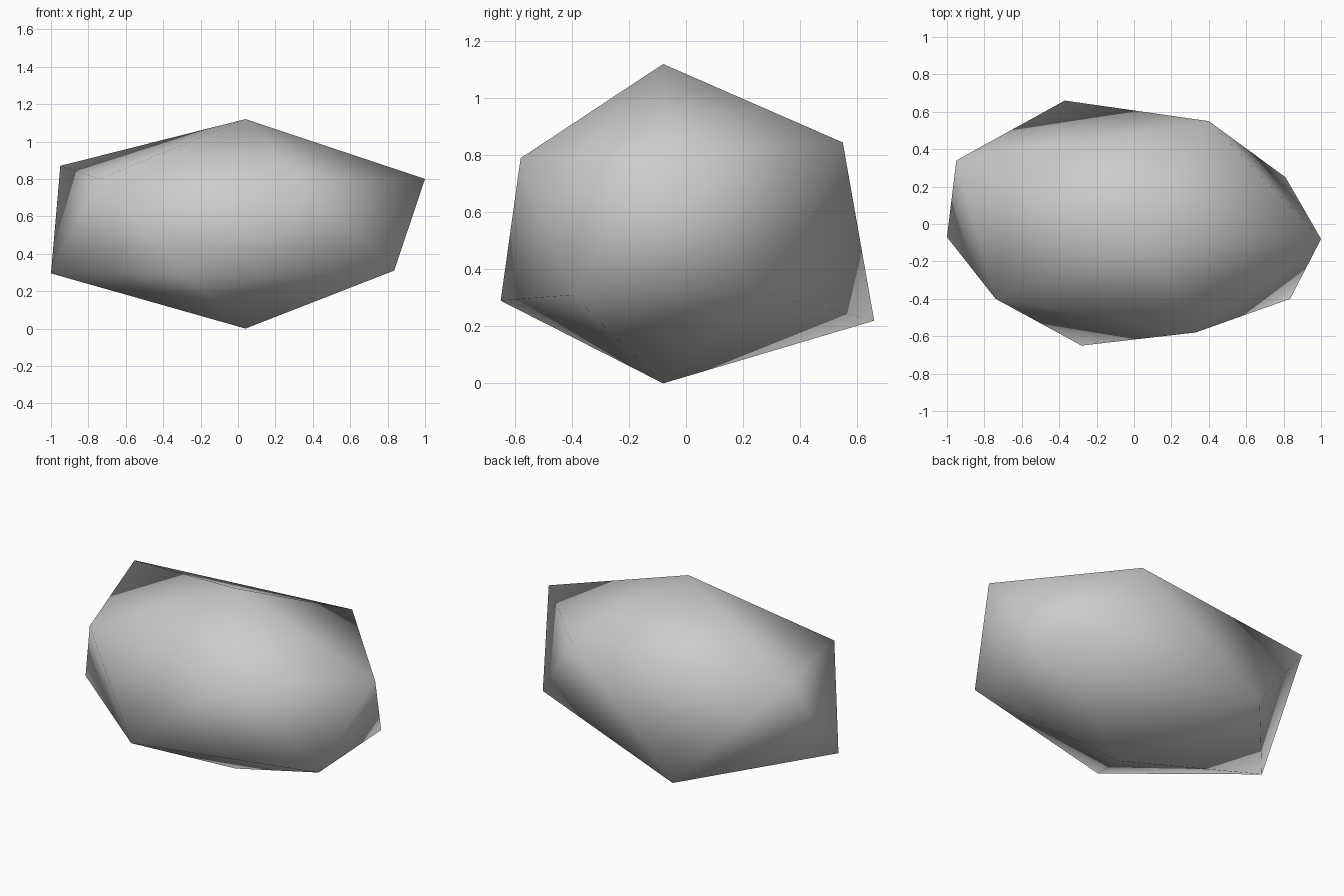
import bpy
import bmesh

cube = bpy.data.objects.get("Cube")
if cube:
    bpy.data.objects.remove(cube, do_unlink=True)

# Stone colour
stone = bpy.data.materials.new("stone grey")
stone.use_nodes = True
grey = (0.6, 0.6, 0.6, 1.0)
stone.diffuse_color = grey
stone.node_tree.nodes["Principled BSDF"].inputs["Base Color"].default_value = grey

# Two uneven five-sided rings, counterclockwise from the front
LOWER = [(-0.28, -0.65, 0.29), (0.835, -0.4, 0.31), (0.81, 0.25, 0.32),
         (-0.37, 0.66, 0.22), (-1.0, -0.07, 0.295)]
UPPER = [(0.33, -0.58, 0.79), (1.0, -0.08, 0.8), (0.4, 0.55, 0.845),
         (-0.95, 0.34, 0.87), (-0.74, -0.4, 0.8)]

# Boulder: bottom fan, zigzag band and top fan
bm = bmesh.new()
bottom = bm.verts.new((0.04, -0.08, 0))
top = bm.verts.new((0.04, -0.08, 1.12))
low = [bm.verts.new(p) for p in LOWER]
up = [bm.verts.new(p) for p in UPPER]
for i in range(5):
    j = (i + 1) % 5
    bm.faces.new((bottom, low[j], low[i]))
    bm.faces.new((low[i], low[j], up[i]))
    bm.faces.new((low[j], up[j], up[i]))
    bm.faces.new((top, up[i], up[j]))
for face in bm.faces:
    face.smooth = True

mesh = bpy.data.meshes.new("boulder")
bm.to_mesh(mesh)
bm.free()
mesh.materials.append(stone)
boulder = bpy.data.objects.new("boulder", mesh)
bpy.context.collection.objects.link(boulder)
